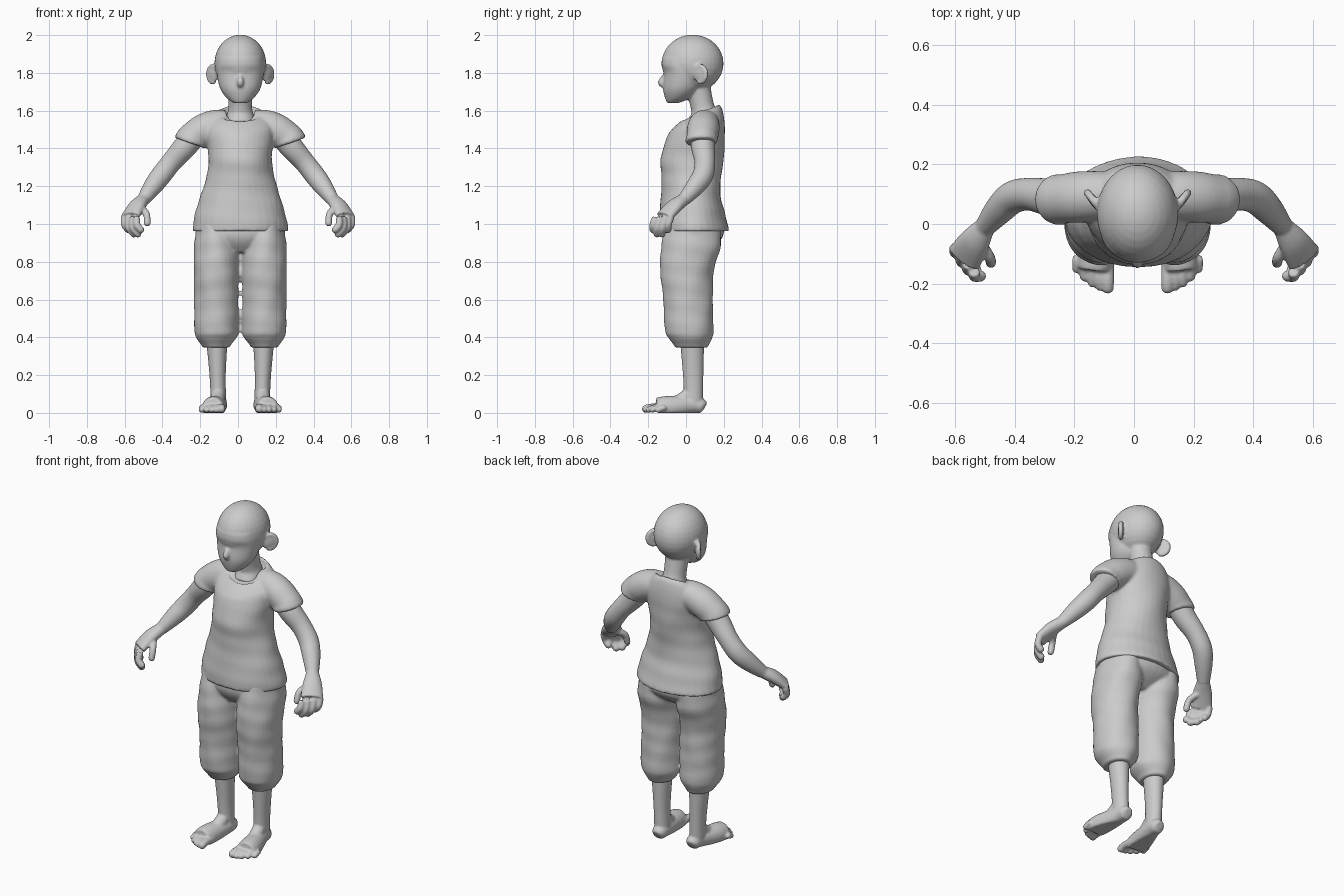
import bpy, bmesh
from math import sin, cos, pi, radians
from mathutils import Vector, Matrix

cube = bpy.data.objects.get("Cube")
if cube:
    bpy.data.objects.remove(cube)

GREY = (.6, .6, .6, 1)
clay = bpy.data.materials.new("light_grey_clay")
clay.use_nodes = True
clay.diffuse_color = GREY
clay.node_tree.nodes["Principled BSDF"].inputs["Base Color"].default_value = GREY

SIDES = 32
STEPS = 6
ANGLES = [2 * pi * i / SIDES for i in range(SIDES)]
ACROSS = Vector((1, 0, 0))
FORWARD = Vector((0, 1, 0))


def spline(keys):
    """Smooth interpolation through rows of numbers."""
    rows = []
    last = len(keys) - 1
    for i in range(last):
        before, start, end, after = (keys[max(i - 1, 0)], keys[i],
                                     keys[i + 1], keys[min(i + 2, last)])
        for step in range(STEPS):
            t = step / STEPS
            row = []
            for p, q, r, s in zip(before, start, end, after):
                slope_in, slope_out = (r - p) / 2, (s - q) / 2
                bend = 3 * (r - q) - 2 * slope_in - slope_out
                twist = 2 * (q - r) + slope_in + slope_out
                row.append(q + t * (slope_in + t * (bend + t * twist)))
            rows.append(row)
    return rows + [list(keys[last])]


def skin(bm, rings):
    """Bridge rings of points and close both ends."""
    loops = [[bm.verts.new(point) for point in ring] for ring in rings]
    for lower, upper in zip(loops, loops[1:]):
        for i in range(SIDES):
            j = (i + 1) % SIDES
            bm.faces.new((lower[i], lower[j], upper[j], upper[i]))
    bm.faces.new(reversed(loops[0]))
    bm.faces.new(loops[-1])


def column(bm, keys, x=0, fold=0, tilt_from=2, tilt=0):
    """Upright loft: rows of height, half width, front and back."""
    rings = []
    for z, width, front, back in spline(keys):
        lean = tilt * max(0, z - tilt_from)
        ring = []
        for a in ANGLES:
            swell = 1 + fold * sin(3 * a + 20 * z) * sin(40 * z - 2 * a)
            dy = sin(a) * swell * (back - front) / 2
            ring.append((x + cos(a) * swell * width, (front + back) / 2 + dy, z + lean * dy))
        rings.append(ring)
    skin(bm, rings)


def limb(bm, keys, ref=FORWARD):
    """Tube along a path: rows of x, y, z, radius along ref, optional radius across."""
    rows = spline(keys)
    points = [Vector(row[:3]) for row in rows]
    rings = []
    for i, (point, row) in enumerate(zip(points, rows)):
        ahead = points[min(i + 1, len(points) - 1)]
        behind = points[max(i - 1, 0)]
        along = (ahead - behind).normalized()
        u = (ref - along * ref.dot(along)).normalized()
        v = along.cross(u)
        rings.append([point + u * cos(a) * row[3] + v * sin(a) * row[-1] for a in ANGLES])
    skin(bm, rings)


def ball(bm, place, size, turn=0):
    matrix = (Matrix.Translation(place) @ Matrix.Rotation(turn, 4, "Z")
              @ Matrix.Diagonal((*size, 1)))
    bmesh.ops.create_uvsphere(bm, u_segments=SIDES, v_segments=16, radius=1, matrix=matrix)


def digit(bm, joints, radius):
    """Finger or toe through its joints, with a round tip."""
    limb(bm, [(*joint, radius) for joint in joints], Vector((.3, 1, .2)))
    ball(bm, joints[-1], (radius, radius, radius))


def mirror_all(bm):
    copy = bmesh.ops.duplicate(bm, geom=bm.verts[:] + bm.edges[:] + bm.faces[:])["geom"]
    for item in copy:
        if isinstance(item, bmesh.types.BMVert):
            item.co.x *= -1


def finish(name, bm, voxel, shift=.012):
    """Fuse the overlapping pieces into one soft surface."""
    bmesh.ops.translate(bm, verts=bm.verts[:], vec=ACROSS * shift)
    bmesh.ops.recalc_face_normals(bm, faces=bm.faces[:])
    mesh = bpy.data.meshes.new(name)
    bm.to_mesh(mesh)
    bm.free()
    mesh.materials.append(clay)
    mesh.shade_smooth()
    part = bpy.data.objects.new(name, mesh)
    bpy.context.collection.objects.link(part)
    fuse = part.modifiers.new("fuse", "REMESH")
    fuse.mode = "VOXEL"
    fuse.voxel_size = voxel
    fuse.use_smooth_shade = True
    soften = part.modifiers.new("soften", "SMOOTH")
    soften.iterations = 4


# Head: ears with a raised rim, skull, face, nose and neck
bm = bmesh.new()
turn = radians(-38)
ear = Vector((.145, .075, 1.793))
ball(bm, ear, (.015, .044, .046), turn)
rim = []
for k in range(9):
    a = radians(30 * k - 110)
    out = .038 * cos(a)
    rim.append((*(ear + Vector((-out * sin(turn), out * cos(turn), .042 * sin(a)))), .013))
limb(bm, rim, ACROSS)
mirror_all(bm)
ball(bm, (0, .035, 1.85), (.137, .164, .152))
column(bm, [(1.88, .12, -.127, .1), (1.84, .125, -.13, .1), (1.8, .125, -.117, .1),
            (1.72, .108, -.122, .08), (1.67, .075, -.112, .03), (1.64, .035, -.1, -.04)])
limb(bm, [(0, -.108, 1.79, .01), (0, -.131, 1.75, .018), (0, -.108, 1.73, .015)], ACROSS)
limb(bm, [(0, .09, 1.53, .085), (0, .095, 1.58, .07), (0, .085, 1.63, .062), (0, .06, 1.74, .066)],
     ACROSS)
finish("head_and_neck", bm, .007)

# Shirt: sleeves with a lipped cuff, then torso with a tilted, recessed neckline
bm = bmesh.new()
limb(bm, [(.07, .1, 1.53, .075), (.14, .095, 1.52, .083), (.2, .09, 1.493, .086),
          (.25, .085, 1.458, .082), (.262, .083, 1.44, .087), (.266, .083, 1.43, .083)])
mirror_all(bm)
column(bm, [(.962, .243, -.138, .215), (.97, .254, -.146, .226), (1.06, .238, -.142, .205),
            (1.15, .21, -.132, .184), (1.25, .18, -.13, .186), (1.35, .168, -.135, .2),
            (1.5, .18, -.085, .206), (1.56, .155, -.055, .195), (1.585, .12, -.032, .178),
            (1.59, .112, -.025, .17), (1.565, .1, -.015, .165)],
       fold=.012, tilt_from=1.48, tilt=4)
finish("shirt", bm, .009)

# Trousers: gathered legs with a cuff, then hips
bm = bmesh.new()
column(bm, [(1, .1, -.11, .18), (.88, .118, -.13, .185), (.75, .119, -.138, .146),
            (.6, .117, -.12, .143), (.44, .117, -.113, .145), (.4, .108, -.095, .14),
            (.36, .078, -.066, .12), (.345, .072, -.06, .115)], x=.127, fold=.02)
mirror_all(bm)
column(bm, [(1.02, .225, -.115, .19), (.95, .238, -.125, .2), (.9, .2, -.11, .17),
            (.85, .1, -.07, .1)])
finish("trousers", bm, .008)

# Arms: bent limb, broad palm, curled fingers and thumb
bm = bmesh.new()
limb(bm, [(.2, .09, 1.51, .065), (.28, .09, 1.41, .063), (.35, .1, 1.33, .055),
          (.405, .09, 1.26, .055), (.45, .05, 1.2, .05), (.5, -.01, 1.13, .035)])
limb(bm, [(.5, -.01, 1.13, .035, .033), (.535, -.06, 1.095, .052, .035),
          (.57, -.115, 1.04, .062, .028)], Vector((.7, .7, 0)))
for i in range(4):
    knuckle = Vector((.535, -.16, 1.035)).lerp(Vector((.6, -.08, 1.035)), i / 3)
    reach = 1 + .4 * sin(pi * i / 3)
    middle = knuckle + reach * Vector((0, -.015, -.04))
    digit(bm, (knuckle, middle, middle + reach * Vector((-.02, 0, -.025))), .019)
digit(bm, ((.515, -.06, 1.085), (.485, -.11, 1.055), (.48, -.13, 1.005)), .018)
mirror_all(bm)
finish("arms_and_hands", bm, .006, 0)

# Legs: calf and ankle, foot, instep and five toes resting on the ground
bm = bmesh.new()
limb(bm, [(.125, .03, .45, .062, .068), (.12, .038, .2, .043, .054),
          (.115, .04, .05, .042, .05)], ACROSS)
limb(bm, [(.112, .1, .03, .02), (.112, .085, .036, .038), (.115, .03, .042, .046),
          (.138, -.09, .03, .06, .034), (.146, -.155, .022, .058, .02)], ACROSS)
limb(bm, [(.117, .03, .11, .035), (.122, -.02, .07, .037), (.135, -.1, .03, .035)], ACROSS)
for i in range(5):
    x = .1 + .026 * i
    y = .004 * i * i - .213
    radius = .016 if i else .021
    digit(bm, ((x, -.12, .025), (x, y + .03, .028), (x, y, radius)), radius)
mirror_all(bm)
for vert in bm.verts:
    vert.co.z = max(vert.co.z, 0)
finish("legs_and_feet", bm, .006)
